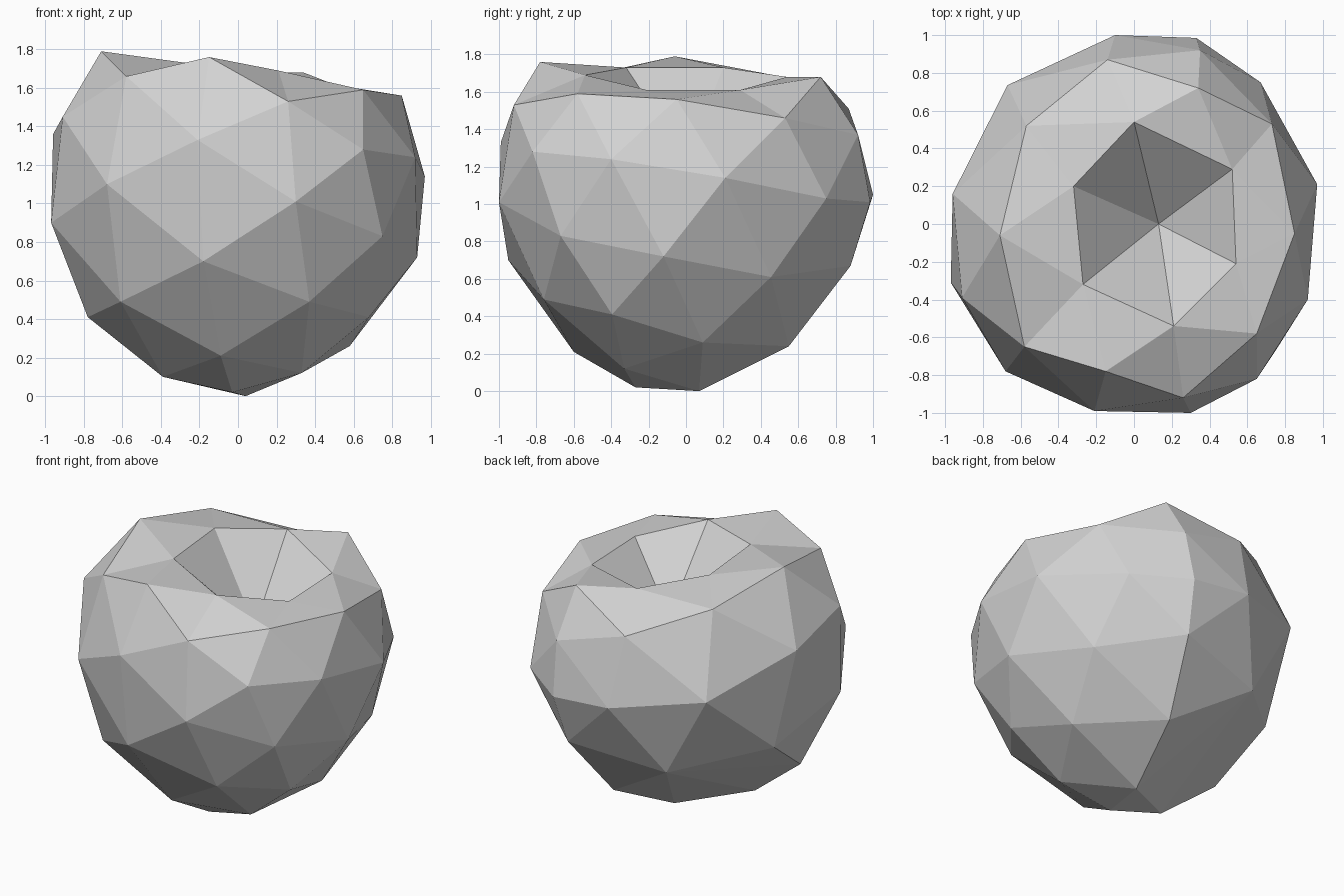
import bpy
import bmesh
from mathutils import Vector

cube = bpy.data.objects.get("Cube")
if cube:
    bpy.data.objects.remove(cube, do_unlink=True)


def make_material(name, value):
    material = bpy.data.materials.new(name)
    material.use_nodes = True
    colour = (value, value, value, 1)
    material.diffuse_color = colour
    material.node_tree.nodes["Principled BSDF"].inputs["Base Color"].default_value = colour
    return material


def add_points(bm, points):
    return [bm.verts.new(Vector(point)) for point in points]


# Crater: a six-sided rim, anticlockwise from the front, and its pit
rim_points = [
    (.21, -.54, 1.69), (.54, -.21, 1.61), (.52, .29, 1.61),
    (0, .54, 1.68), (-.32, .2, 1.73), (-.27, -.32, 1.73),
]
pit_point = (.13, 0, 1.24)

# Crown: corners between neighbouring rim points
crown_points = [
    (.65, -.58, 1.59), (.85, -.05, 1.56), (.34, .72, 1.68),
    (-.57, .52, 1.68), (-.71, -.06, 1.79), (-.15, -.78, 1.76),
]

# Shoulders: lower chipped corners, keyed by the rim point they face
shoulder_points = {
    0: (.26, -.92, 1.53), 2: (.73, .53, 1.46),
    3: (-.14, .87, 1.51), 5: (-.58, -.65, 1.66),
}

# Belly: irregular corners at the widest part of the stone
belly_points = [
    (-.91, -.39, 1.45), (-.96, .16, 1.36), (-.68, -.78, 1.1),
    (-.21, -.99, 1.33), (.65, -.82, 1.28), (.92, -.4, 1.24),
    (.3, -1, 1.01), (.97, .21, 1.14), (.67, .75, 1.03),
    (.33, .985, 1.01), (-.1, 1, 1.05), (.35, .92, 1.37),
    (-.67, .735, 1.14), (-.97, -.31, .9),
]

# Underside: corners tapering to the foot
underside_points = [
    (.75, -.67, .83), (.93, -.12, .72), (-.18, -.95, .7),
    (-.61, -.61, .49), (-.78, -.14, .41), (.37, -.76, .49),
    (.68, -.395, .41), (.71, .455, .61), (.29, .88, .67),
    (-.36, .73, .57), (-.86, .26, .7), (.58, .09, .26),
    (-.09, -.6, .21), (-.39, -.2, .1), (.33, -.33, .12),
    (.17, .55, .24), (-.03, -.27, .02), (.04, .07, 0),
]

bm = bmesh.new()

# Faceted shell stretched over all the outer corners
crown = add_points(bm, crown_points)
shoulders = dict(zip(shoulder_points, add_points(bm, shoulder_points.values())))
add_points(bm, belly_points + underside_points)
bmesh.ops.convex_hull(bm, input=bm.verts[:])

# Open the top of the shell
top_ring = set(crown) | set(shoulders.values())
lid = [face for face in bm.faces if all(vert in top_ring for vert in face.verts)]
bmesh.ops.delete(bm, geom=lid, context='FACES')

# Sloping top faces and the crater walls
rim = add_points(bm, rim_points)
pit = bm.verts.new(pit_point)
for i, corner in enumerate(rim):
    following = rim[(i + 1) % len(rim)]
    bm.faces.new((corner, crown[i], following))
    bm.faces.new((corner, following, pit))
    before, after = crown[i - 1], crown[i]
    if i in shoulders:
        bm.faces.new((corner, before, shoulders[i]))
        bm.faces.new((corner, shoulders[i], after))
    else:
        bm.faces.new((corner, before, after))

bmesh.ops.recalc_face_normals(bm, faces=bm.faces[:])
mesh = bpy.data.meshes.new("hollow_stone")
bm.to_mesh(mesh)
bm.free()
mesh.materials.append(make_material("stone grey", .65))
stone = bpy.data.objects.new("hollow_stone", mesh)
bpy.context.collection.objects.link(stone)
